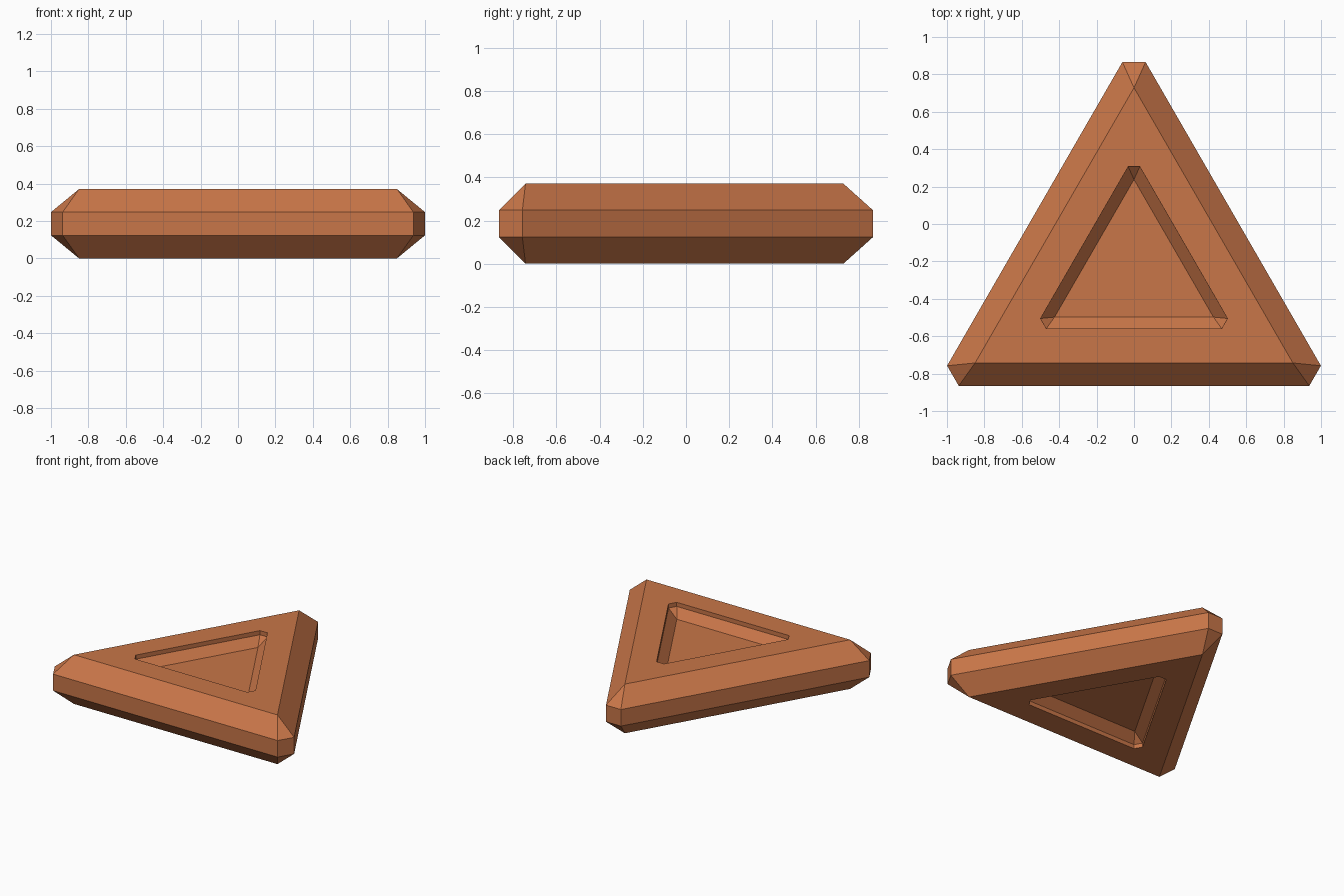
import bpy, bmesh
from math import radians
from mathutils import Vector, Matrix

if "Cube" in bpy.data.objects:
    bpy.data.objects.remove(bpy.data.objects["Cube"])

CY = -0.2525            # triangle centroid in y
MID, HALF = 0.1855, 0.1855   # mid height and half thickness
BAND = 0.0625           # half height of the upright outer band

clay = bpy.data.materials.new("terracotta")
clay.diffuse_color = (0.58, 0.18, 0.065, 1)
clay.use_nodes = True
clay.node_tree.nodes["Principled BSDF"].inputs["Base Color"].default_value = clay.diffuse_color

bm = bmesh.new()


def spin(points, scale, z):
    """Repeat points at the three corners, clockwise from the back corner."""
    ring = []
    for k in range(3):
        rot = Matrix.Rotation(radians(-120 * k), 3, 'Z')
        for p in points:
            v = rot @ Vector((p[0] * scale, p[1] * scale, 0))
            ring.append(bm.verts.new((v.x, v.y + CY, z)))
    return ring


def tri_ring(scale, z):
    return spin([(0, 0.981)], scale, z)


def hex_ring(scale, z):
    return spin([(-0.0621, 1.118), (0.0621, 1.118)], scale, z)


def tri_to_hex(tri, hexa):
    """Three long side faces plus a small triangle at each clipped corner."""
    for k in range(3):
        n = (k + 1) % 3
        bm.faces.new((tri[k], hexa[2 * k], hexa[2 * k + 1]))
        bm.faces.new((tri[k], hexa[2 * k + 1], hexa[2 * n], tri[n]))


def upright(a, b):
    for k in range(6):
        n = (k + 1) % 6
        bm.faces.new((a[k], a[n], b[n], b[k]))


outer = []
for side in (1, -1):
    face_z = MID + side * HALF
    # chamfered outer edge
    rim = hex_ring(1, MID + side * BAND)
    edge = tri_ring(1, face_z)
    tri_to_hex(edge, rim)
    outer.append(rim)
    # flat border around the recess
    lip = hex_ring(0.5, face_z)
    tri_to_hex(edge, lip)
    # recess: short upright wall, sloping wall, flat floor
    wall = hex_ring(0.5, face_z - side * BAND / 2)
    upright(lip, wall)
    floor = tri_ring(0.5, face_z - side * HALF / 2)
    tri_to_hex(floor, wall)
    bm.faces.new(floor)

# upright outer band
upright(*outer)

bmesh.ops.recalc_face_normals(bm, faces=bm.faces[:])
mesh = bpy.data.meshes.new("triangular_plate")
bm.to_mesh(mesh)
bm.free()
mesh.materials.append(clay)
bpy.context.collection.objects.link(bpy.data.objects.new("triangular_plate", mesh))
